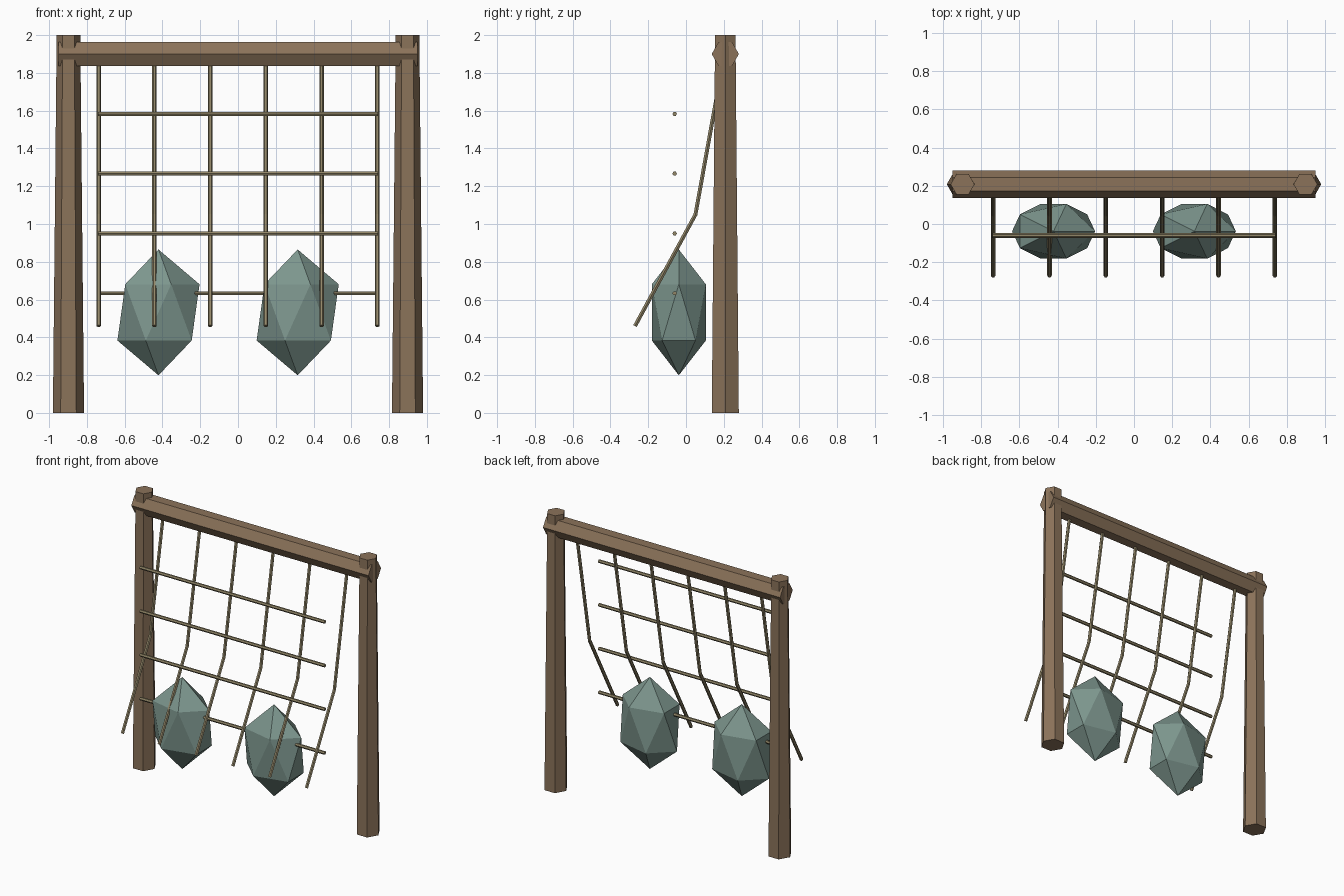
import bpy, bmesh, math
from mathutils import Vector

if "Cube" in bpy.data.objects:
    bpy.data.objects.remove(bpy.data.objects["Cube"])


def material(name, rgb):
    m = bpy.data.materials.new(name)
    m.diffuse_color = (*rgb, 1)
    m.use_nodes = True
    m.node_tree.nodes["Principled BSDF"].inputs["Base Color"].default_value = m.diffuse_color
    return m


WOOD = material("brown wood", (0.258, 0.171, 0.102))
ROPE = material("tan rope", (0.29, 0.242, 0.14))
STONE = material("grey green stone", (0.205, 0.305, 0.27))


def add_object(name, bm, mat):
    bmesh.ops.recalc_face_normals(bm, faces=bm.faces)
    mesh = bpy.data.meshes.new(name)
    bm.to_mesh(mesh)
    bm.free()
    mesh.materials.append(mat)
    ob = bpy.data.objects.new(name, mesh)
    bpy.context.collection.objects.link(ob)
    return ob


def tube(name, points, radii, corner, mat, sides=6):
    """Capped hexagonal tube along a path; 'corner' is where its first corner points."""
    pts = [Vector(p) for p in points]
    u = Vector(corner)
    bm = bmesh.new()
    rings = []
    for i, p in enumerate(pts):
        before, after = pts[max(i - 1, 0)], pts[min(i + 1, len(pts) - 1)]
        tangent = Vector()
        if before != p:
            tangent += (p - before).normalized()
        if after != p:
            tangent += (after - p).normalized()
        v = tangent.normalized().cross(u)
        angles = [2 * math.pi * k / sides for k in range(sides)]
        rings.append([bm.verts.new(p + radii[i] * (u * math.cos(a) + v * math.sin(a)))
                      for a in angles])
    for a, b in zip(rings, rings[1:]):
        for k in range(sides):
            j = (k + 1) % sides
            bm.faces.new((a[k], a[j], b[j], b[k]))
    bm.faces.new(rings[0])
    bm.faces.new(rings[-1])
    return add_object(name, bm, mat)


FRAME_Y = 0.208

# Two tapered posts
for side, x in (("left", -0.8975), ("right", 0.8975)):
    tube(f"{side}_post", [(x, FRAME_Y, 0), (x, FRAME_Y, 2)], [0.0825, 0.0625], (1, 0, 0), WOOD)

# Top beam
tube("top_beam", [(-0.95, FRAME_Y, 1.9), (0.95, FRAME_Y, 1.9)], [0.072, 0.072], (0, 1, 0), WOOD)

# Hanging ropes, bent toward the front
for i in range(6):
    x = -0.7375 + 0.295 * i
    tube(f"hanging_rope_{i + 1}", [(x, 0.2, 1.88), (x, 0.05, 1.05), (x, -0.27, 0.46)],
         [0.012] * 3, (1, 0, 0), ROPE)

# Cross ropes
for i in range(4):
    z = 1.583 - 0.3165 * i
    tube(f"cross_rope_{i + 1}", [(-0.74, -0.06, z), (0.74, -0.06, z)], [0.012] * 2, (0, 1, 0), ROPE)

# Two faceted stones
for side, x in (("left", -0.421), ("right", 0.316)):
    bm = bmesh.new()
    bmesh.ops.create_icosphere(bm, subdivisions=1, radius=1)
    bmesh.ops.scale(bm, vec=(0.243, 0.168, 0.333), verts=bm.verts)
    bmesh.ops.translate(bm, vec=(x, -0.038, 0.532), verts=bm.verts)
    add_object(f"{side}_stone", bm, STONE)
